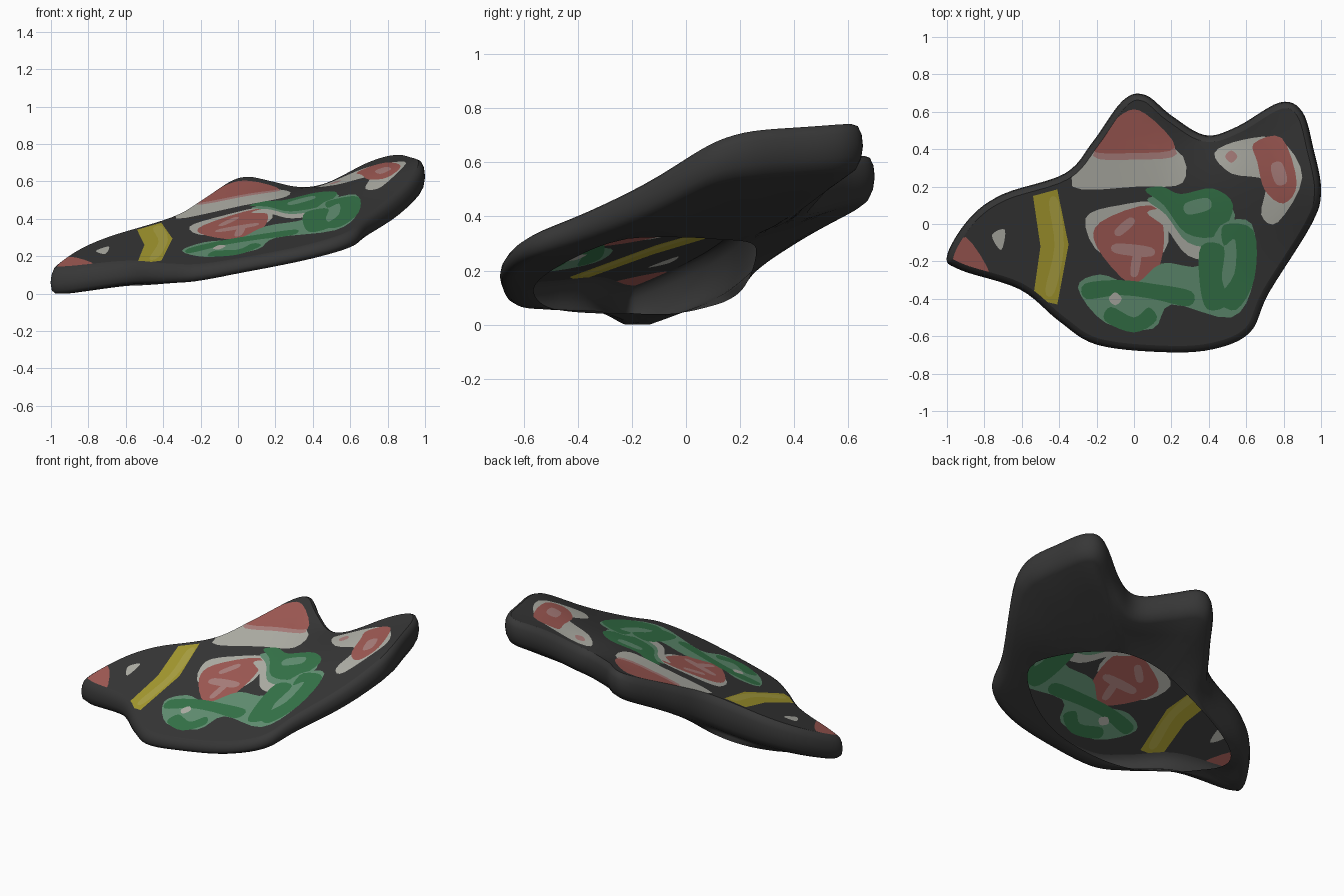
import bpy, math
from mathutils import Vector
from mathutils.geometry import delaunay_2d_cdt

if "Cube" in bpy.data.objects:
    bpy.data.objects.remove(bpy.data.objects["Cube"])

# ---------- colours (sRGB hex turned into linear values) ----------
COLOURS = {"charcoal": "373737", "chalk_white": "B4B4AB", "brick_red": "A35C56", "dusty_pink": "B08380",
           "leaf_green": "36764A", "pale_green": "649375", "mustard": "A89C30", "light_mustard": "B0A543"}
NAMES = list(COLOURS)
mats = []
for name, code in COLOURS.items():
    m = bpy.data.materials.new(name)
    m.diffuse_color = [((c / 255 + .055) / 1.055) ** 2.4 for c in bytes.fromhex(code)] + [1]
    m.use_nodes = True
    m.node_tree.nodes["Principled BSDF"].inputs["Base Color"].default_value = m.diffuse_color
    mats.append(m)


# ---------- helpers ----------
def pairs(*flat):
    return [Vector(xy) for xy in zip(flat[::2], flat[1::2])]


def spline(p, n):
    """Closed smooth curve through points, n samples per span."""
    out = []
    for i, b in enumerate(p):
        a, c, d = p[i - 1], p[(i + 1) % len(p)], p[(i + 2) % len(p)]
        for t in (j / n for j in range(n)):
            u, v = (c - a) / 2, (d - b) / 2
            e = c - b
            out.append(b + u * t + (3 * e - 2 * u - v) * t * t + (u + v - 2 * e) * t ** 3)
    return out


def inset(loop, dist):
    """Move a counter-clockwise loop inwards."""
    res = []
    for i, p in enumerate(loop):
        d = (loop[(i + 1) % len(loop)] - loop[i - 1]).normalized()
        res.append(p + Vector((-d.y, d.x)) * dist)
    return res


def inside(p, loop):
    hit = False
    for a, b in zip(loop, loop[1:] + loop[:1]):
        if (a.y > p.y) != (b.y > p.y) and p.x < (b.x - a.x) * (p.y - a.y) / (b.y - a.y) + a.x:
            hit = not hit
    return hit


def bump(p, x, y, r):
    return math.exp(-((p.x - x) ** 2 + (p.y - y) ** 2) / r ** 2)


def surface(p):
    """Height of the tilted painted face."""
    return (.4 + .2 * p.x + .33 * p.y - .06 * bump(p, .42, .52, .22) + .05 * bump(p, 1, .15, .25)
            - .03 * bump(p, .85, .65, .2))


def depth(p):
    """Thickness of the shell, greater at the back and left."""
    return .15 + .1 * min(p.y, .25) + .03 * max(0, -p.x) + .04 * bump(p, -.4, .2, .3)


def add_object(name, verts, faces, indices):
    me = bpy.data.meshes.new(name)
    me.from_pydata(verts, [], faces)
    for m in mats:
        me.materials.append(m)
    for f, k in zip(me.polygons, indices):
        f.use_smooth = True
        f.material_index = k
    bpy.context.collection.objects.link(bpy.data.objects.new(name, me))


# ---------- shell: rounded rim, underside and open hole ----------
outline = spline(pairs(-1, -.17, -.88, .03, -.7, .16, -.37, .27, -.22, .44, -.06, .66, .06, .69, .2, .58,
                       .38, .475, .55, .52, .78, .65, .9, .6, .96, .4, 1, .18, .95, 0, .72, -.37, .62, -.58,
                       .42, -.67, .15, -.685, -.2, -.645, -.4, -.52, -.61, -.35, -.93, -.245), 6)[::-1]
hole = spline(pairs(.58, -.2, .26, .22, -.33, .22, -.73, .03, -.69, -.2, -.34, -.49, .1, -.56, .45, -.42), 40)
centre = Vector((-.05, -.12))


def hole_point(p):
    d = (p - centre).normalized()
    return max(hole, key=lambda h: (h - centre).normalized().dot(d))


rings = []
for k in range(7):                                   # half-round rim from top to bottom
    a = math.pi * k / 6
    width = .035 if k < 3 else .05
    rings.append([(q.x, q.y, max(0, surface(q) - depth(p) * (1 - math.cos(a)) / 2))
                  for p, q in zip(outline, inset(outline, width * (1 - math.sin(a))))])
for k in (.33, .67, 1):                              # underside running in to the hole
    ring = []
    for a, b in zip(inset(outline, .05), map(hole_point, outline)):
        q = a.lerp(b, k)
        drop = depth(q) + .04 * k * max(0, min(1, q.y * 3 + .6))
        ring.append((q.x, q.y, max(0, surface(q) - drop)))
    rings.append(ring)
n = len(outline)
faces = [(k * n + i, (k + 1) * n + i, (k + 1) * n + (i + 1) % n, k * n + (i + 1) % n)
         for k in range(len(rings) - 1) for i in range(n)]
add_object("stone_shell", sum(rings, []), faces, [0] * len(faces))

# ---------- painted patches, later ones lie over earlier ones ----------
patches = []


def patch(colour, *flat, echoes=(), smooth=4):
    """Patch from a few points; echoes are copies below it in another colour, shifted down."""
    loop = spline(pairs(*flat), smooth)
    for other, dy in echoes:
        patches.append((other, [p + Vector((.01, dy)) for p in loop]))
    patches.append((colour, loop))


def stroke(colour, width, *flat):
    """Brush stroke along a path."""
    path = pairs(*flat)
    left, right = [], []
    for i, p in enumerate(path):
        d = (path[min(i + 1, len(path) - 1)] - path[max(i - 1, 0)]).normalized()
        s = Vector((-d.y, d.x)) * width
        left.append(p + s)
        right.insert(0, p - s)
    patches.append((colour, spline(left + right, 4)))


def dot(colour, r, x, y):
    patches.append((colour, spline(pairs(x - r, y, x, y - r, x + r, y, x, y + r), 3)))


patch("mustard", -.54, .15, -.41, .185, -.35, -.11, -.41, -.43, -.54, -.4, -.5, -.12, smooth=1)  # yellow bar
stroke("light_mustard", .025, -.43, .12, -.4, -.12, -.45, -.36)
patch("brick_red", -.98, -.18, -.9, -.07, -.77, -.27, -.9, -.23)                # left tip
patch("chalk_white", -.76, -.06, -.69, -.03, -.71, -.14)
patch("chalk_white", -.33, .2, -.18, .43, .22, .4, .26, .22, .02, .2)           # back peak
patch("brick_red", -.23, .4, -.06, .59, .06, .59, .22, .41, 0, .38, echoes=[("dusty_pink", -.035)])
patch("chalk_white", -.26, .03, -.08, .1, .14, .1, .16, -.15, -.16, -.17)       # middle patch
patch("brick_red", -.18, .01, .09, .1, .16, -.05, .12, -.26, -.02, -.32, -.2, -.12)
stroke("dusty_pink", .025, -.1, -.13, .09, -.15)
stroke("dusty_pink", .02, .02, -.15, 0, -.27)
stroke("dusty_pink", .02, -.09, -.05, -.01, .02)
patch("leaf_green", .06, .18, .15, .2, .25, .16, .42, .19, .53, .1, .45, -.06, .28, -.05, .16, .1,
      echoes=[("chalk_white", -.12), ("pale_green", -.05)])                     # upper green bow
stroke("pale_green", .03, .28, .08, .4, .11)
patch("pale_green", -.3, -.34, -.18, -.27, 0, -.32, .15, -.21, .36, -.22, .46, -.01, .63, 0, .64, -.3,
      .52, -.5, .2, -.43, .1, -.56, -.15, -.53)                                 # lower green bow
stroke("leaf_green", .055, .48, -.06, .59, -.06, .59, -.28, .5, -.43)
stroke("leaf_green", .06, .42, -.12, .41, -.3, .45, -.44)
stroke("leaf_green", .04, -.26, -.36, -.08, -.34, .1, -.36, .3, -.4)
stroke("leaf_green", .04, -.14, -.48, 0, -.54, .1, -.48)
dot("chalk_white", .035, -.1, -.4)
patch("chalk_white", .43, .38, .58, .45, .78, .45, .9, .25, .77, .01, .68, .05, .7, .23, .52, .27)  # right lobe
patch("brick_red", .64, .43, .79, .46, .87, .22, .8, .11, .7, .18, .66, .33)
stroke("dusty_pink", .03, .76, .32, .79, .22)
dot("dusty_pink", .033, .52, .36)

# ---------- painted face: one sheet cut along every patch outline ----------
rim = inset(outline, .035)
points, edges = [], []
for loop in [rim] + [l for _, l in patches]:
    s = len(points)
    points += loop
    edges += [(s + i, s + (i + 1) % len(loop)) for i in range(len(loop))]
safe = inset(outline, .06)
grid = [Vector((i / 10 + .013, j / 10 + .017)) for i in range(-9, 10) for j in range(-7, 8)]
points += [p for p in grid if inside(p, safe)]
pts, _, tris, *_ = delaunay_2d_cdt(points, edges, [], 1, 1e-5)
indices, kept = [], []
for t in tris:
    c = sum((pts[i] for i in t), Vector((0, 0))) / len(t)
    if not inside(c, rim):
        continue
    hits = [colour for colour, loop in patches if inside(c, loop)]
    kept.append(tuple(t))
    indices.append(NAMES.index(hits[-1]) if hits else 0)
add_object("painted_face", [(p.x, p.y, surface(p)) for p in pts], kept, indices)
